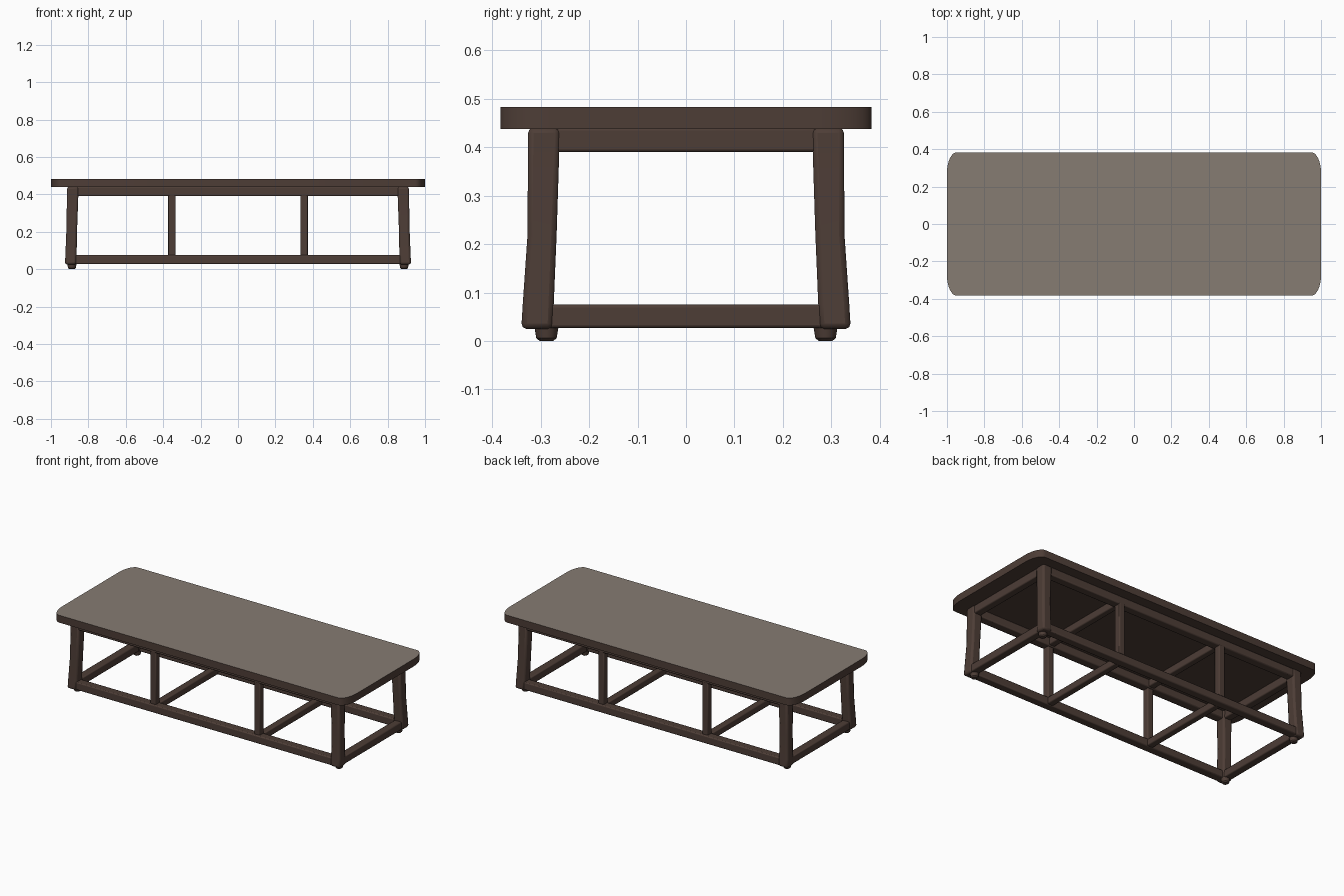
import bpy, bmesh, math

if "Cube" in bpy.data.objects:
    bpy.data.objects.remove(bpy.data.objects["Cube"])

def material(name, rgb):
    m = bpy.data.materials.new(name)
    m.diffuse_color = (*rgb, 1)
    m.use_nodes = True
    m.node_tree.nodes["Principled BSDF"].inputs["Base Color"].default_value = m.diffuse_color
    return m

WOOD = material("dark brown wood", (0.075, 0.047, 0.037))
TOP = material("taupe surface", (0.24, 0.2, 0.168))

def finish(name, bm, bevel=0.0):
    bmesh.ops.recalc_face_normals(bm, faces=bm.faces)
    me = bpy.data.meshes.new(name)
    bm.to_mesh(me)
    bm.free()
    ob = bpy.data.objects.new(name, me)
    bpy.context.collection.objects.link(ob)
    me.materials.append(WOOD)
    if bevel:
        mod = ob.modifiers.new("soft edges", 'BEVEL')
        mod.width = bevel
        mod.segments = 2
        mod.limit_method = 'ANGLE'
        mod.angle_limit = math.radians(40)
    bpy.ops.object.select_all(action='DESELECT')
    ob.select_set(True)
    bpy.context.view_layer.objects.active = ob
    bpy.ops.object.shade_smooth_by_angle(angle=math.radians(35))
    return ob

def loft(name, rings, bevel=0.0):
    """Join closed rings of points into a capped solid."""
    bm = bmesh.new()
    rows = [[bm.verts.new(p) for p in r] for r in rings]
    n = len(rows[0])
    for a, b in zip(rows, rows[1:]):
        for i in range(n):
            bm.faces.new((a[i], a[(i + 1) % n], b[(i + 1) % n], b[i]))
    bm.faces.new(rows[0][::-1])
    bm.faces.new(rows[-1])
    return finish(name, bm, bevel)

def rect(x0, x1, y0, y1, z):
    return [(x0, y0, z), (x1, y0, z), (x1, y1, z), (x0, y1, z)]

def box(name, x0, x1, y0, y1, z0, z1, bevel=0.006):
    return loft(name, [rect(x0, x1, y0, y1, z0), rect(x0, x1, y0, y1, z1)], bevel)

# tabletop: rounded corners, longer along the short side
def outline(z):
    pts = []
    rx, ry = 0.052, 0.11
    for q, (sx, sy) in enumerate([(1, 1), (-1, 1), (-1, -1), (1, -1)]):
        for k in range(9):
            a = (q + k / 8) * math.pi / 2
            pts.append((sx * (1 - rx) + rx * math.cos(a),
                        sy * (0.383 - ry) + ry * math.sin(a), z))
    return pts

top = loft("tabletop", [outline(0.438), outline(0.483)])
top.data.materials.append(TOP)
for p in top.data.polygons:
    if p.normal.z > 0.9:
        p.material_index = 1

for sx, ex in ((-1, "left"), (1, "right")):
    for sy, ey in ((-1, "front"), (1, "back")):
        # corner legs flaring towards the floor
        rings = []
        for z, xi, xo, yi, yo in ((0.025, 0.865, 0.925, 0.275, 0.340),
                                  (0.075, 0.863, 0.923, 0.273, 0.337),
                                  (0.22, 0.860, 0.917, 0.267, 0.327),
                                  (0.44, 0.852, 0.914, 0.260, 0.326)):
            rings.append(rect(*sorted((sx * xi, sx * xo)), *sorted((sy * yi, sy * yo)), z))
        loft(f"{ey}_{ex}_leg", rings, 0.011)
        # small round foot
        foot = []
        for z, r in ((0, 0.014), (0.006, 0.021), (0.03, 0.025)):
            foot.append([(sx * 0.888 + r * math.cos(i * math.pi / 6),
                          sy * 0.288 + r * math.sin(i * math.pi / 6), z) for i in range(12)])
        loft(f"{ey}_{ex}_foot", foot)
        # slim intermediate post
        box(f"{ey}_{ex}_post", sx * 0.353 - 0.02, sx * 0.353 + 0.02,
            *sorted((sy * 0.28, sy * 0.322)), 0.06, 0.40)
    # end apron and end lower rail
    box(f"{ex}_apron", *sorted((sx * 0.862, sx * 0.908)), -0.3, 0.3, 0.39, 0.44)
    box(f"{ex}_lower_rail", *sorted((sx * 0.87, sx * 0.918)), -0.3, 0.3, 0.027, 0.075)
    # cross bars between the posts
    box(f"{ex}_lower_crossbar", sx * 0.353 - 0.02, sx * 0.353 + 0.02, -0.3, 0.3, 0.03, 0.072)
    box(f"{ex}_upper_crossbar", sx * 0.353 - 0.02, sx * 0.353 + 0.02, -0.3, 0.3, 0.395, 0.44)

for sy, ey in ((-1, "front"), (1, "back")):
    # long apron and long lower rail
    box(f"{ey}_apron", -0.89, 0.89, *sorted((sy * 0.27, sy * 0.322)), 0.39, 0.44)
    box(f"{ey}_lower_rail", -0.89, 0.89, *sorted((sy * 0.283, sy * 0.334)), 0.027, 0.075)
